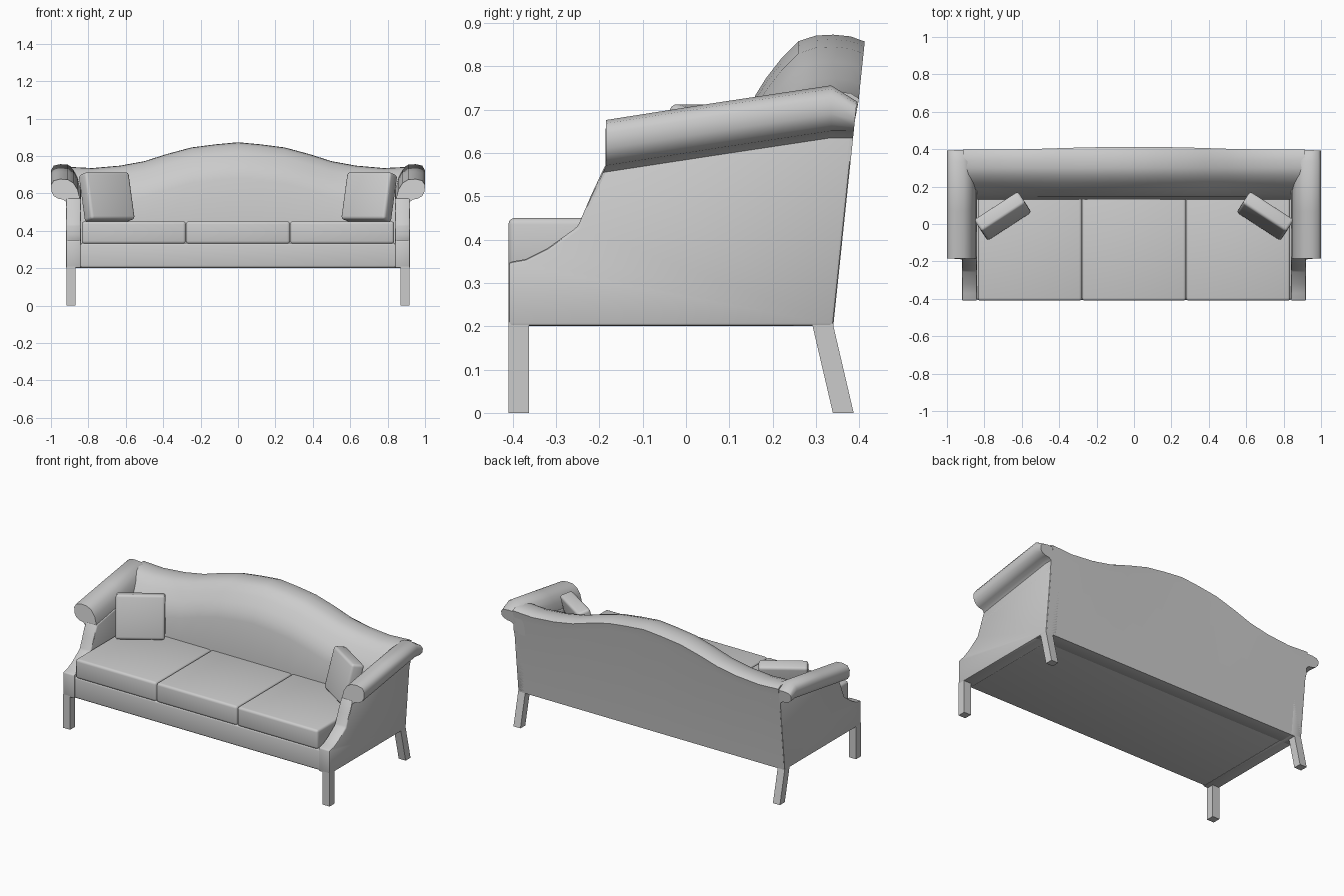
import bpy, bmesh
from math import radians
from mathutils import Matrix

cube = bpy.data.objects.get("Cube")
if cube:
    bpy.data.objects.remove(cube)

fabric = bpy.data.materials.new("grey fabric")
fabric.use_nodes = True
GREY = (0.6, 0.6, 0.6, 1)
fabric.diffuse_color = GREY
fabric.node_tree.nodes["Principled BSDF"].inputs["Base Color"].default_value = GREY


def add(name, bm, bevel=0, segments=3, angle=40):
    bmesh.ops.recalc_face_normals(bm, faces=bm.faces)
    me = bpy.data.meshes.new(name)
    bm.to_mesh(me)
    bm.free()
    me.materials.append(fabric)
    ob = bpy.data.objects.new(name, me)
    bpy.context.collection.objects.link(ob)
    bpy.ops.object.select_all(action='DESELECT')
    ob.select_set(True)
    bpy.context.view_layer.objects.active = ob
    if bevel:
        mod = ob.modifiers.new("soft edges", 'BEVEL')
        mod.width = bevel
        mod.segments = segments
        bpy.ops.object.modifier_apply(modifier=mod.name)
    bpy.ops.object.shade_smooth_by_angle(angle=radians(angle))
    return ob


def loft(name, rings, **kw):
    """Skin a row of equal closed rings and cap both ends."""
    bm = bmesh.new()
    rows = [[bm.verts.new(p) for p in r] for r in rings]
    n = len(rows[0])
    for a, b in zip(rows, rows[1:]):
        for i in range(n):
            j = (i + 1) % n
            bm.faces.new((a[i], a[j], b[j], b[i]))
    bm.faces.new(rows[0])
    bm.faces.new(rows[-1])
    return add(name, bm, **kw)


def box(name, lo, hi, matrix=None, **kw):
    bm = bmesh.new()
    bmesh.ops.create_cube(bm, size=1)
    for v in bm.verts:
        v.co = [(a + b) / 2 + c * (b - a) for a, b, c in zip(lo, hi, v.co)]
    if matrix:
        bm.transform(matrix)
    return add(name, bm, **kw)


def rear_y(z):
    """Depth of the raked rear surface at a height."""
    return 0.34 + 0.105 * (z - 0.2)


# Seat base with its front rail
box("seat_base", (-0.85, -0.405, 0.202), (0.85, 0.32, 0.335), bevel=0.012)

# Camel back, lofted across the width
half = [(0, 0.873), (0.12, 0.862), (0.25, 0.845), (0.38, 0.81), (0.5, 0.772),
        (0.63, 0.748), (0.78, 0.735), (0.915, 0.742)]
crest = [(-x, z) for x, z in half[:0:-1]] + half
rings = []
for x, t in crest:
    ring = [(0.13, 0.3), (0.13, 0.45), (0.145, t - 0.19), (0.16, t - 0.14),
            (0.185, t - 0.1), (0.22, t - 0.055), (0.26, t - 0.015), (0.3, t - 0.002),
            (0.34, t), (0.38, t - 0.004), (rear_y(t) + 0.002, t - 0.016),
            (rear_y(t - 0.06), t - 0.06), (rear_y(0.2), 0.2), (0.25, 0.2)]
    rings.append([(x, y, z) for y, z in ring])
loft("camel_back", rings)

# Three seat cushions
for i, name in enumerate(("right", "middle", "left")):
    x = -0.835 + i * 0.557
    box(name + "_seat_cushion", (x, -0.41, 0.33), (x + 0.556, 0.15, 0.45), bevel=0.015)

for s, side in ((1, "left"), (-1, "right")):
    # Arm panel with the swept front edge
    outline = [(-0.41, 0.2), (-0.41, 0.348), (-0.37, 0.355), (-0.32, 0.38), (-0.25, 0.43),
               (-0.22, 0.5), (-0.185, 0.575), (rear_y(0.67), 0.67), (0.34, 0.2)]
    loft(side + "_arm_panel",
         [[(s * x, y, z) for y, z in outline] for x in (0.84, 0.92)], bevel=0.008, segments=2)

    # Rolled arm top, rising towards the rear
    scroll = [(0.84, 0.5), (0.845, 0.57), (0.858, 0.62), (0.88, 0.655), (0.91, 0.673),
              (0.95, 0.676), (0.985, 0.668), (0.999, 0.645), (0.998, 0.61), (0.985, 0.585),
              (0.96, 0.571), (0.935, 0.567), (0.92, 0.555), (0.92, 0.5)]
    rings = []
    for y, rise in ((-0.185, 0), (0.07, 0.04), (0.335, 0.08), (0.39, 0.05)):
        ring = []
        for x, z in scroll:
            zz = z + rise
            if y > 0.38:
                zz = z + 0.08 - 0.035 * max(0, (z - 0.57) / 0.1)
                ring.append((s * x, rear_y(zz), zz))
            else:
                # the front edge follows the panel below the scroll
                yy = y - 0.03 * (0.57 - z) / 0.07 if y < -0.1 and z < 0.57 else y
                ring.append((s * x, yy, zz))
        rings.append(ring)
    loft(side + "_arm_roll", rings, angle=50)

    # Throw pillow leaning in the corner
    place = (Matrix.Translation((s * 0.682, 0.012, 0.455)) @ Matrix.Rotation(radians(-33 * s), 4, 'Z')
             @ Matrix.Rotation(radians(-14), 4, 'X'))
    box(side + "_pillow", (-0.14, -0.035, 0), (0.14, 0.045, 0.26), place, bevel=0.016)

    # Straight front leg and raked rear leg
    for name, top, foot in (("front", -0.41, -0.41), ("rear", 0.29, 0.339)):
        loft(f"{side}_{name}_leg",
             [[(s * x, y + d, z) for x, d in ((0.87, 0), (0.918, 0), (0.918, 0.048), (0.87, 0.048))]
              for y, z in ((foot, 0), (top, 0.21))])
